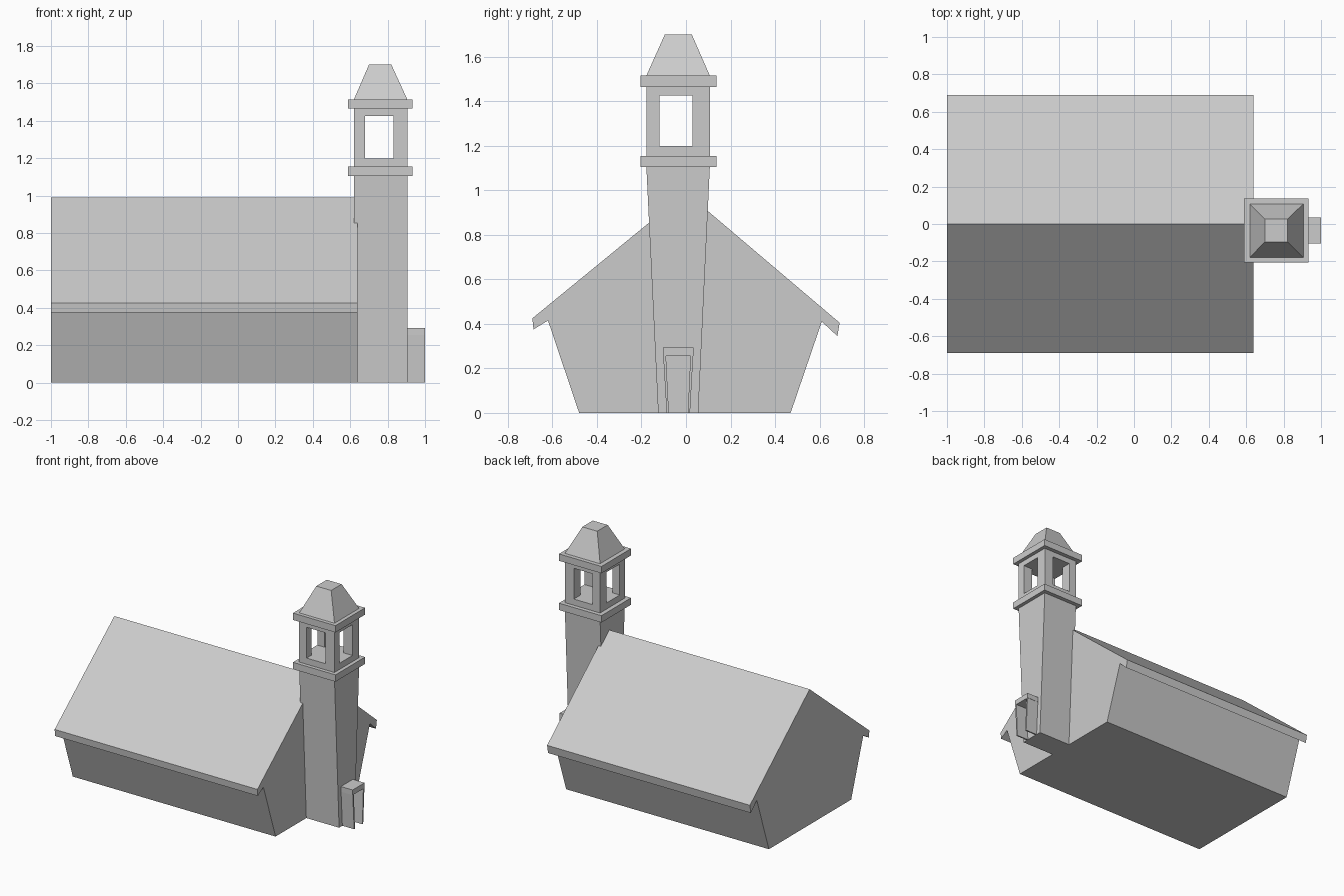
import bpy, bmesh

if "Cube" in bpy.data.objects:
    bpy.data.objects.remove(bpy.data.objects["Cube"])


def make_mesh(name, verts, faces):
    mesh = bpy.data.meshes.new(name)
    mesh.from_pydata(verts, [], faces)
    bm = bmesh.new()
    bm.from_mesh(mesh)
    bmesh.ops.recalc_face_normals(bm, faces=bm.faces)
    bm.to_mesh(mesh)
    bm.free()
    obj = bpy.data.objects.new(name, mesh)
    bpy.context.collection.objects.link(obj)
    return obj


def extrude_x(name, profile, x0, x1):
    """Prism along x from a closed (y, z) profile."""
    n = len(profile)
    verts = [(x, y, z) for x in (x0, x1) for y, z in profile]
    faces = [tuple(range(n)), tuple(range(n, 2 * n))]
    faces += [(i, (i + 1) % n, n + (i + 1) % n, n + i) for i in range(n)]
    return make_mesh(name, verts, faces)


def frustum(name, low, high, z0, z1):
    """Tapered box; low and high are (x0, x1, y0, y1) rectangles."""
    verts = []
    for (x0, x1, y0, y1), z in ((low, z0), (high, z1)):
        verts += [(x0, y0, z), (x1, y0, z), (x1, y1, z), (x0, y1, z)]
    faces = [(0, 1, 2, 3), (4, 5, 6, 7)]
    faces += [(i, (i + 1) % 4, 4 + (i + 1) % 4, 4 + i) for i in range(4)]
    return make_mesh(name, verts, faces)


def box(name, rect, z0, z1):
    return frustum(name, rect, rect, z0, z1)


# Hall: flared walls, pitched roof and drooping eaves in one section
extrude_x("hall", [(-0.48, 0), (0.47, 0), (0.61, 0.41), (0.68, 0.345),
                   (0.69, 0.405), (0, 0.99), (-0.69, 0.425),
                   (-0.685, 0.375), (-0.62, 0.415)], -1.0, 0.64)

# Tower shaft, widening upwards in y only
SHAFT = (0.62, 0.905, -0.178, 0.107)
frustum("tower_shaft", (0.62, 0.905, -0.125, 0.055), SHAFT, 0, 1.105)

# Projecting collars below and above the belfry
COLLAR = (0.588, 0.932, -0.205, 0.137)
box("lower_collar", COLLAR, 1.105, 1.155)
box("upper_collar", COLLAR, 1.465, 1.515)

# Belfry: sill, four corner posts and head
box("belfry_sill", SHAFT, 1.155, 1.2)
box("belfry_head", SHAFT, 1.425, 1.465)
for i, (x0, x1) in enumerate(((0.62, 0.68), (0.832, 0.905))):
    for j, (y0, y1) in enumerate(((-0.178, -0.12), (0.03, 0.107))):
        box(f"belfry_post_{i}{j}", (x0, x1, y0, y1), 1.2, 1.425)

# Truncated spire cap
frustum("spire", SHAFT, (0.70, 0.82, -0.095, 0.026), 1.515, 1.70)

# Entrance porch: lintel on two thin leaning side walls
box("porch_lintel", (0.895, 1.0, -0.104, 0.034), 0.255, 0.293)
frustum("porch_wall_left", (0.895, 1.0, -0.087, -0.077),
        (0.895, 1.0, -0.102, -0.09), 0, 0.255)
frustum("porch_wall_right", (0.895, 1.0, 0.008, 0.018),
        (0.895, 1.0, 0.02, 0.032), 0, 0.255)
